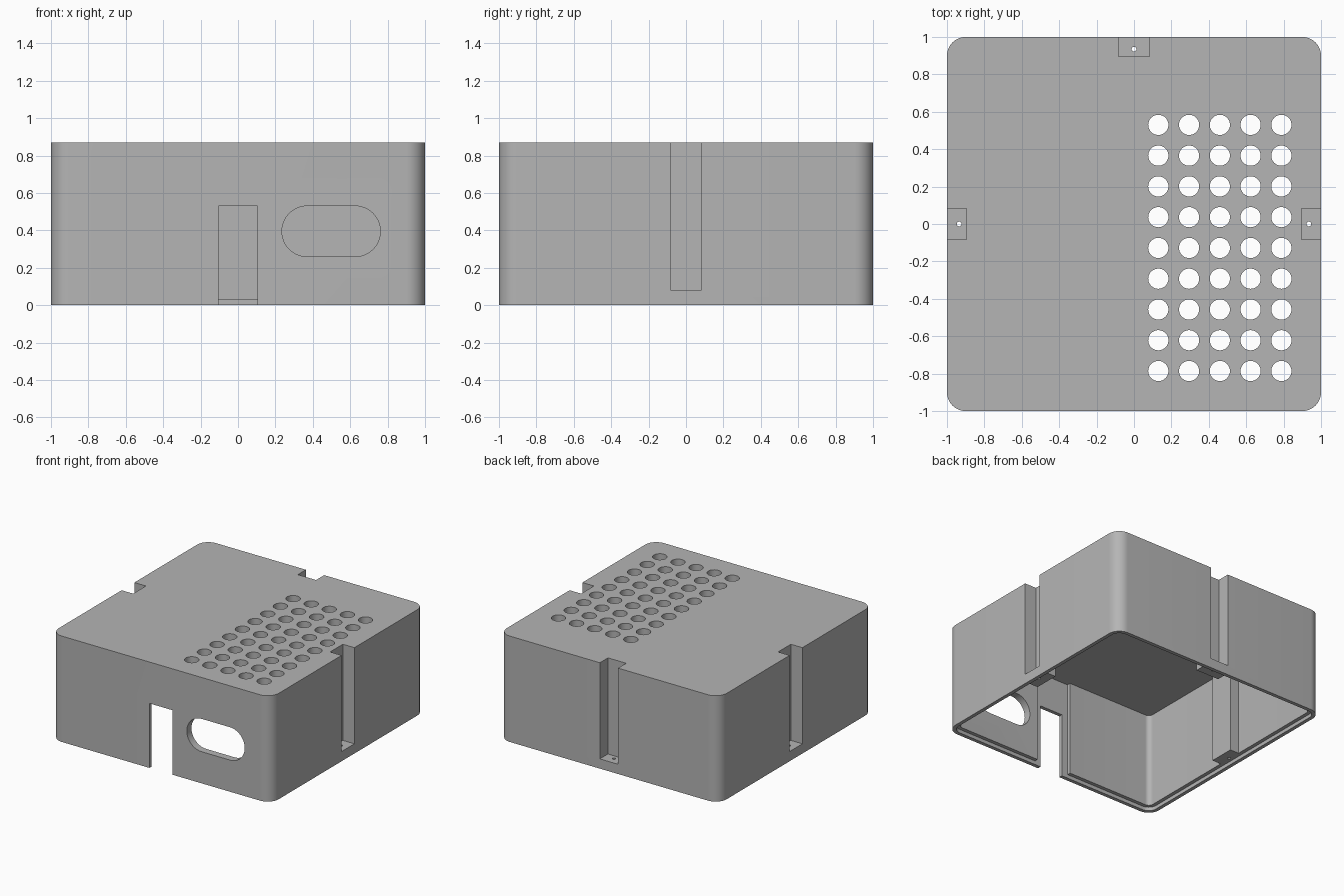
import bpy, bmesh
from math import sin, cos, pi
from mathutils import Matrix, Vector

cube = bpy.data.objects.get("Cube")
if cube:
    bpy.data.objects.remove(cube)

HEIGHT, WALL, LIP = 0.87, 0.06, 0.03
CHANNEL_FLOOR, CHANNEL_DEPTH = 0.08, 0.105

grey = bpy.data.materials.new("plain_grey")
grey.use_nodes = True
grey.diffuse_color = (0.46, 0.46, 0.46, 1)
grey.node_tree.nodes["Principled BSDF"].inputs["Base Color"].default_value = grey.diffuse_color


def rounded(half_x, half_y, radius, steps=10):
    """Outline of a rounded rectangle around the origin."""
    points = []
    for quarter, (sx, sy) in enumerate([(1, 1), (-1, 1), (-1, -1), (1, -1)]):
        for i in range(steps + 1):
            a = (quarter + i / steps) * pi / 2
            points.append((sx * (half_x - radius) + radius * cos(a),
                           sy * (half_y - radius) + radius * sin(a)))
    return points


def circle(radius, sides):
    return [(radius * cos(2 * pi * i / sides), radius * sin(2 * pi * i / sides))
            for i in range(sides)]


def prism(bm, outline, low, high, matrix=Matrix()):
    """Extrude an outline from low to high along its own z axis."""
    verts = [bm.verts.new(matrix @ Vector((x, y, low))) for x, y in outline]
    face = bm.faces.new(verts)
    top = bmesh.ops.extrude_face_region(bm, geom=[face])["geom"]
    moved = [v for v in top if isinstance(v, bmesh.types.BMVert)]
    bmesh.ops.translate(bm, verts=moved, vec=matrix.to_3x3() @ Vector((0, 0, high - low)))


def box(bm, low, high, matrix=Matrix()):
    outline = [(low[0], low[1]), (high[0], low[1]), (high[0], high[1]), (low[0], high[1])]
    prism(bm, outline, low[2], high[2], matrix)


def make(name, bm):
    bmesh.ops.recalc_face_normals(bm, faces=bm.faces[:])
    mesh = bpy.data.meshes.new(name)
    bm.to_mesh(mesh)
    bm.free()
    mesh.materials.append(grey)
    obj = bpy.data.objects.new(name, mesh)
    bpy.context.collection.objects.link(obj)
    return obj


# Outer body with rounded corners
body = bmesh.new()
prism(body, rounded(1, 1, 0.1), 0, HEIGHT)
enclosure = make("enclosure", body)


def combine(name, bm, operation):
    tool = make(name, bm)
    tool.hide_render = True
    tool.hide_set(True)
    mod = enclosure.modifiers.new(name, "BOOLEAN")
    mod.object, mod.operation, mod.solver = tool, operation, "EXACT"


# Open cavity and the stepped lip around its rim
cavity = bmesh.new()
prism(cavity, rounded(1 - WALL, 1 - WALL, 0.1 - WALL), -0.1, HEIGHT - WALL)
combine("cavity_cutter", cavity, "DIFFERENCE")
lip = bmesh.new()
prism(lip, rounded(1 - LIP, 1 - LIP, 0.1 - LIP), -0.1, LIP)
combine("lip_cutter", lip, "DIFFERENCE")

# Screw channels on the back and both sides, with housings inside
bosses, channels, pins = bmesh.new(), bmesh.new(), bmesh.new()
for angle in (0, pi / 2, -pi / 2):
    turn = Matrix.Rotation(angle, 4, "Z")
    box(bosses, (-0.105, 0.86, LIP), (0.105, 0.955, HEIGHT - 0.03), turn)
    box(channels, (-0.083, 1 - CHANNEL_DEPTH, CHANNEL_FLOOR), (0.083, 1.1, 1), turn)
    prism(pins, circle(0.013, 12), -0.1, 0.2, turn @ Matrix.Translation((0, 0.935, 0)))
combine("channel_housings", bosses, "UNION")
combine("channel_cutter", channels, "DIFFERENCE")
combine("screw_hole_cutter", pins, "DIFFERENCE")

# Thinned pocket inside the front wall, then the doorway through it
pocket = bmesh.new()
box(pocket, (-0.16, -1 + LIP, -0.1), (0.16, -0.8, HEIGHT - WALL))
combine("pocket_cutter", pocket, "DIFFERENCE")
door = bmesh.new()
box(door, (-0.105, -1.1, -0.2), (0.105, -0.85, 0.53))
combine("doorway_cutter", door, "DIFFERENCE")

# Oval port in the front wall
port = bmesh.new()
upright = Matrix.Translation((0.498, -1, 0.395)) @ Matrix.Rotation(pi / 2, 4, "X")
prism(port, rounded(0.263, 0.135, 0.1345, 12), -0.2, 0.1, upright)
combine("port_cutter", port, "DIFFERENCE")

# Grid of round vents in the lid
vents = bmesh.new()
for column in range(5):
    for row in range(9):
        place = Matrix.Translation((0.13 + 0.1645 * column, 0.53 - 0.1645 * row, 0))
        prism(vents, circle(0.054, 32), HEIGHT - 0.2, HEIGHT + 0.1, place)
combine("vent_cutter", vents, "DIFFERENCE")

# Bake the cuts, drop the helpers and shade
bpy.context.view_layer.update()
graph = bpy.context.evaluated_depsgraph_get()
baked = bpy.data.meshes.new_from_object(enclosure.evaluated_get(graph))
helpers = [mod.object for mod in enclosure.modifiers]
enclosure.modifiers.clear()
enclosure.data = baked
for helper in helpers:
    bpy.data.objects.remove(helper)
baked.materials.clear()
baked.materials.append(grey)
for polygon in baked.polygons:
    polygon.material_index = 0
for obj in bpy.context.selected_objects:
    obj.select_set(False)
enclosure.select_set(True)
bpy.context.view_layer.objects.active = enclosure
bpy.ops.object.shade_smooth_by_angle(angle=pi / 6)
